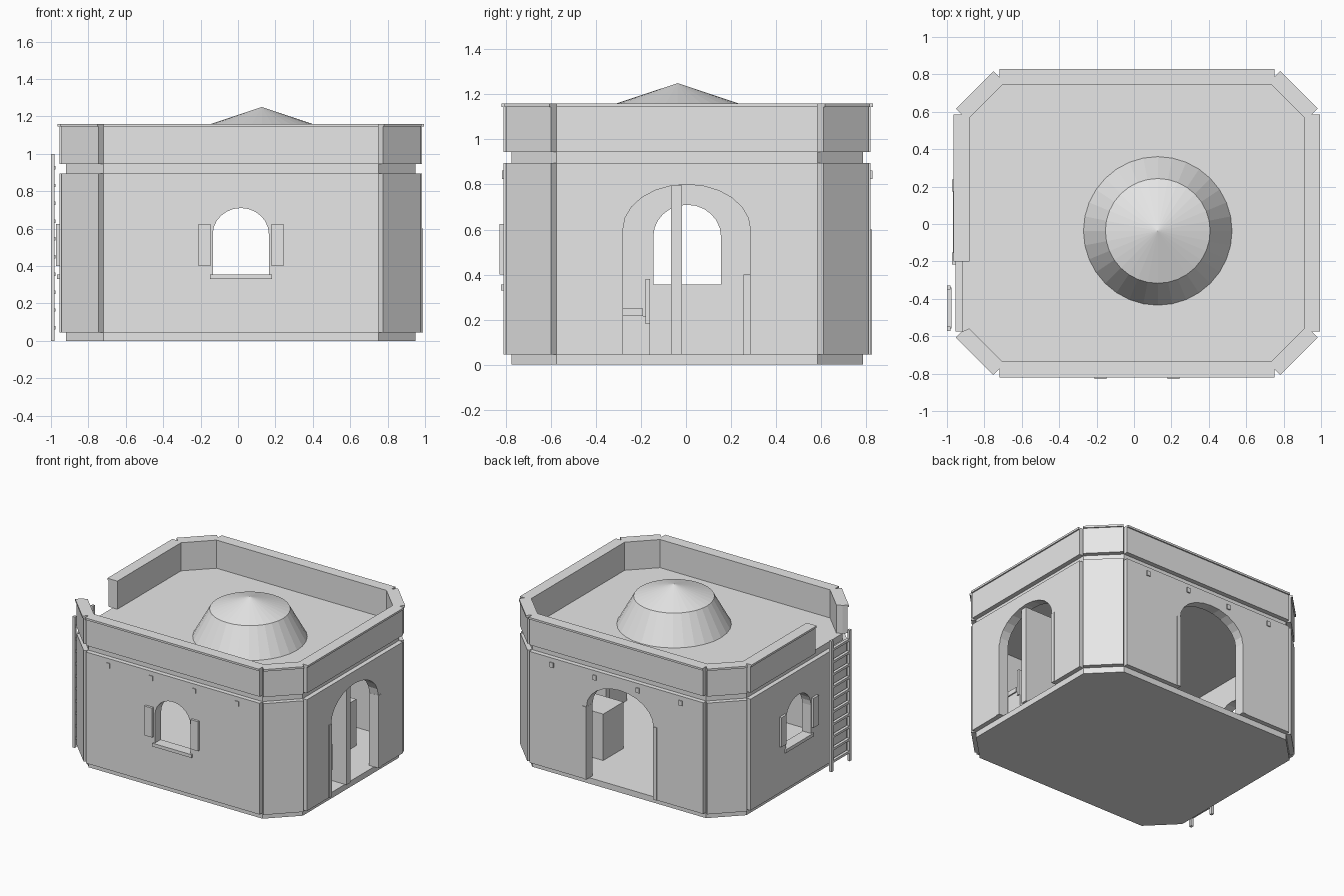
import bpy, bmesh, math
from mathutils import Vector

cube = bpy.data.objects.get("Cube")
if cube:
    bpy.data.objects.remove(cube, do_unlink=True)

plaster = bpy.data.materials.new("plain_grey")
plaster.use_nodes = True
GREY = (0.8, 0.8, 0.8, 1)
plaster.diffuse_color = GREY
plaster.node_tree.nodes["Principled BSDF"].inputs["Base Color"].default_value = GREY


def finish(name, bm):
    bmesh.ops.recalc_face_normals(bm, faces=bm.faces[:])
    mesh = bpy.data.meshes.new(name)
    bm.to_mesh(mesh)
    bm.free()
    mesh.materials.append(plaster)
    obj = bpy.data.objects.new(name, mesh)
    bpy.context.collection.objects.link(obj)
    return obj


def prism(name, points, push):
    """Extrude a flat polygon of 3D points along a vector."""
    bm = bmesh.new()
    face = bm.faces.new([bm.verts.new(p) for p in points])
    new = bmesh.ops.extrude_face_region(bm, geom=[face])["geom"]
    bmesh.ops.translate(bm, vec=push, verts=[v for v in new if isinstance(v, bmesh.types.BMVert)])
    return finish(name, bm)


def box(name, x0, x1, y0, y1, z0, z1):
    plan = [(x0, y0, z0), (x1, y0, z0), (x1, y1, z0), (x0, y1, z0)]
    return prism(name, plan, (0, 0, z1 - z0))


# Chamfered plan, counter-clockwise from the front side
PLAN = [Vector(p) for p in ((-.72, -.775), (.75, -.775), (.95, -.575), (.95, .585),
                            (.75, .785), (-.72, .785), (-.92, .585), (-.92, -.575))]
SIDES = ["front", "front_left", "left", "back_left", "back", "back_right", "right", "front_right"]
INSET = 0.04


def normal(i):
    d = (PLAN[(i + 1) % 8] - PLAN[i % 8]).normalized()
    return Vector((d.y, -d.x))


def inner(i):
    n, m = normal(i - 1), normal(i)
    return PLAN[i % 8] - INSET * (n + m) / (1 + n.dot(m))


def wall_side(name, i, z0, z1, out, stop_y=None):
    """One wall panel: mitred inside, square-ended outside."""
    a, b, n = PLAN[i], PLAN[(i + 1) % 8], normal(i)
    ia, ib = inner(i), inner(i + 1)
    if stop_y is not None:
        b, ib = Vector((b.x, stop_y)), Vector((ib.x, stop_y))
    plan = [a, a + n * out, b + n * out, b, ib, ia]
    return prism(name, [(p.x, p.y, z0) for p in plan], (0, 0, z1 - z0))


def slab(name, z0, z1):
    return prism(name, [(p.x, p.y, z0) for p in PLAN], (0, 0, z1 - z0))


# Floor, roof and walls
slab("floor", 0, 0.045)
slab("roof", 0.895, 0.945)
walls = {}
for i, side in enumerate(SIDES):
    walls[side] = wall_side(side + "_wall", i, 0.045, 0.895, 0.035)
    stop = -0.20 if side == "right" else None
    wall_side(side + "_parapet", i, 0.945, 1.145, 0.035, stop)
    wall_side(side + "_parapet_cap", i, 1.145, 1.16, 0.045, stop)


def cut_arch(side, center, half, z0, spring, rise):
    """Cut an arched opening through one wall."""
    prof = [(center - half, z0), (center + half, z0)]
    for k in range(13):
        t = math.pi * k / 12
        prof.append((center + half * math.cos(t), spring + rise * math.sin(t)))
    if side in ("front", "back"):
        y = -1 if side == "front" else 0.6
        cutter = prism(side + "_cutter", [(u, y, z) for u, z in prof], (0, 0.4, 0))
    else:
        x = -1.1 if side == "right" else 0.8
        cutter = prism(side + "_cutter", [(x, u, z) for u, z in prof], (0.3, 0, 0))
    wall = walls[side]
    mod = wall.modifiers.new("opening", "BOOLEAN")
    mod.operation, mod.solver, mod.object = "DIFFERENCE", "EXACT", cutter
    bpy.context.view_layer.objects.active = wall
    bpy.ops.object.modifier_apply(modifier=mod.name)
    bpy.data.objects.remove(cutter, do_unlink=True)


cut_arch("front", 0.015, 0.15, 0.35, 0.57, 0.14)
cut_arch("right", 0.005, 0.15, 0.35, 0.57, 0.14)
cut_arch("left", 0.003, 0.283, 0.04, 0.60, 0.20)
cut_arch("back", -0.015, 0.283, 0.04, 0.60, 0.20)

# Window shutters and sills
for s, label in ((-1, "outer"), (1, "inner")):
    c = 0.015 + s * 0.195
    box("front_shutter_" + label, c - .032, c + .032, -.828, -.80, .40, .625)
    c = 0.01 + s * 0.195
    box("side_shutter_" + label, -.973, -.945, c - .032, c + .032, .40, .625)
box("front_sill", -.15, .183, -.822, -.74, .33, .355)
box("side_sill", -.967, -.885, -.165, .175, .33, .355)

# Door jambs
for s, label in ((-1, "near"), (1, "far")):
    c = 0.003 + s * 0.298
    box("side_jamb_" + label, .91, .99, c - .016, c + .016, .045, .60)
    c = -0.015 + s * 0.298
    box("back_jamb_" + label, c - .016, c + .016, .745, .825, .045, .60)

# Beam ends
for k in range(4):
    x = -0.53 + k * 0.363
    box(f"front_beam_end_{k}", x - .015, x + .015, -.816, -.79, .825, .862)
    box(f"back_beam_end_{k}", x - .015, x + .015, .80, .828, .825, .862)

# Open door leaf and furniture
box("door_leaf", .69, .965, -.066, -.018, .045, .795)
box("chair_base", .78, .90, -.40, -.16, .045, .215)
box("chair_seat", .77, .91, -.40, -.19, .215, .25)
box("chair_back", .77, .91, -.18, -.16, .18, .38)
box("low_chest", .35, .65, .255, .50, .045, .40)

# Ladder
for label, y in (("front", -.56), ("back", -.34)):
    box("ladder_rail_" + label, -1, -.98, y - .011, y + .011, 0, 1)
for k in range(10):
    z = 0.07 + k * 0.095
    box(f"ladder_rung_{k}", -.997, -.975, -.56, -.34, z - .009, z + .009)

# Roof dome: sloped drum with a shallow cone
bm = bmesh.new()
profile = [bm.verts.new(p) for p in ((.4, 0, .94), (.28, 0, 1.157), (0, 0, 1.25))]
edges = [bm.edges.new(profile[k:k + 2]) for k in range(2)]
bmesh.ops.spin(bm, geom=profile + edges, cent=(0, 0, 0), axis=(0, 0, 1),
               angle=math.tau, steps=32, use_duplicate=False)
bmesh.ops.remove_doubles(bm, verts=bm.verts[:], dist=0.0005)
bmesh.ops.translate(bm, vec=(.127, -.037, 0), verts=bm.verts[:])
finish("roof_dome", bm)
